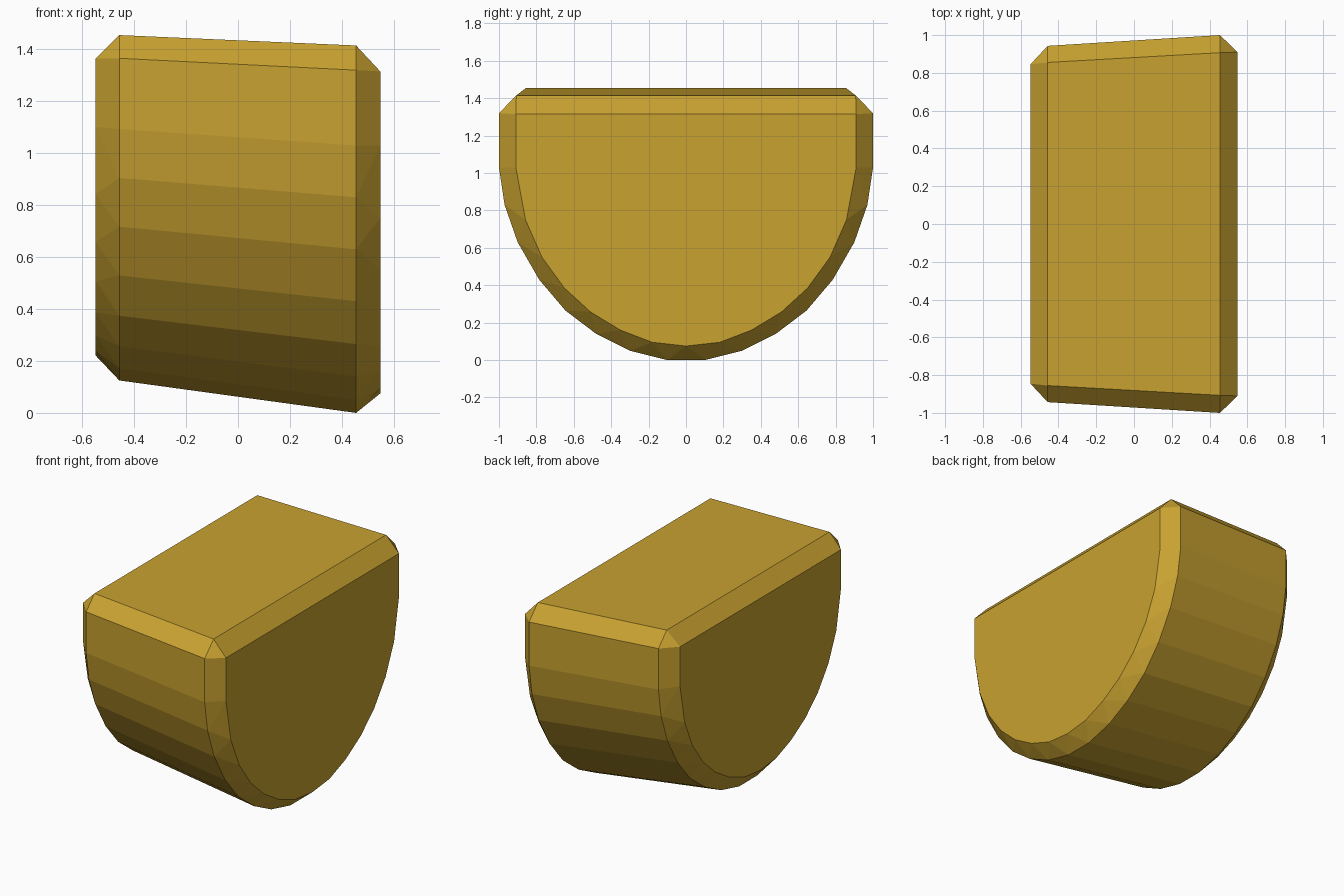
import bpy, bmesh, math

if "Cube" in bpy.data.objects:
    bpy.data.objects.remove(bpy.data.objects["Cube"])

# Half profiles (y, z) of the large end, bottom to top
outer = [(0.10, 0.0), (0.30, 0.05), (0.48, 0.14), (0.645, 0.265), (0.785, 0.43),
         (0.90, 0.63), (0.97, 0.83), (1.0, 1.03), (1.0, 1.32), (0.907, 1.415)]
inner = [(0.0, 0.075), (0.18, 0.095), (0.35, 0.16), (0.51, 0.257), (0.65, 0.385),
         (0.77, 0.55), (0.858, 0.75), (0.91, 1.03), (0.91, 1.315)]

# Each ring: x, half profile, y scale, z scale, top height
rings = [(-0.548, inner, 0.929, 0.923, 1.365),
         (-0.457, outer, 0.943, 0.94, 1.455),
         (0.455, outer, 1.0, 1.0, 1.415),
         (0.548, inner, 1.0, 1.0, 1.315)]

# Rounded D-shaped block with chamfered rims, tapering to the left
bm = bmesh.new()
for x, profile, sy, sz, top in rings:
    z_ref = profile[-1][1]
    for y, z in profile:
        for side in ((1, -1) if y else (1,)):
            bm.verts.new((x, side * y * sy, top - (z_ref - z) * sz))
bmesh.ops.convex_hull(bm, input=bm.verts[:])
bmesh.ops.dissolve_limit(bm, angle_limit=math.radians(1.0),
                         verts=bm.verts[:], edges=bm.edges[:])
bmesh.ops.recalc_face_normals(bm, faces=bm.faces[:])
mesh = bpy.data.meshes.new("rounded_block")
bm.to_mesh(mesh)
bm.free()

block = bpy.data.objects.new("rounded_block", mesh)
bpy.context.collection.objects.link(block)

gold = bpy.data.materials.new("gold")
gold.diffuse_color = (0.58, 0.36, 0.03, 1)
gold.use_nodes = True
gold.node_tree.nodes["Principled BSDF"].inputs["Base Color"].default_value = gold.diffuse_color
mesh.materials.append(gold)
